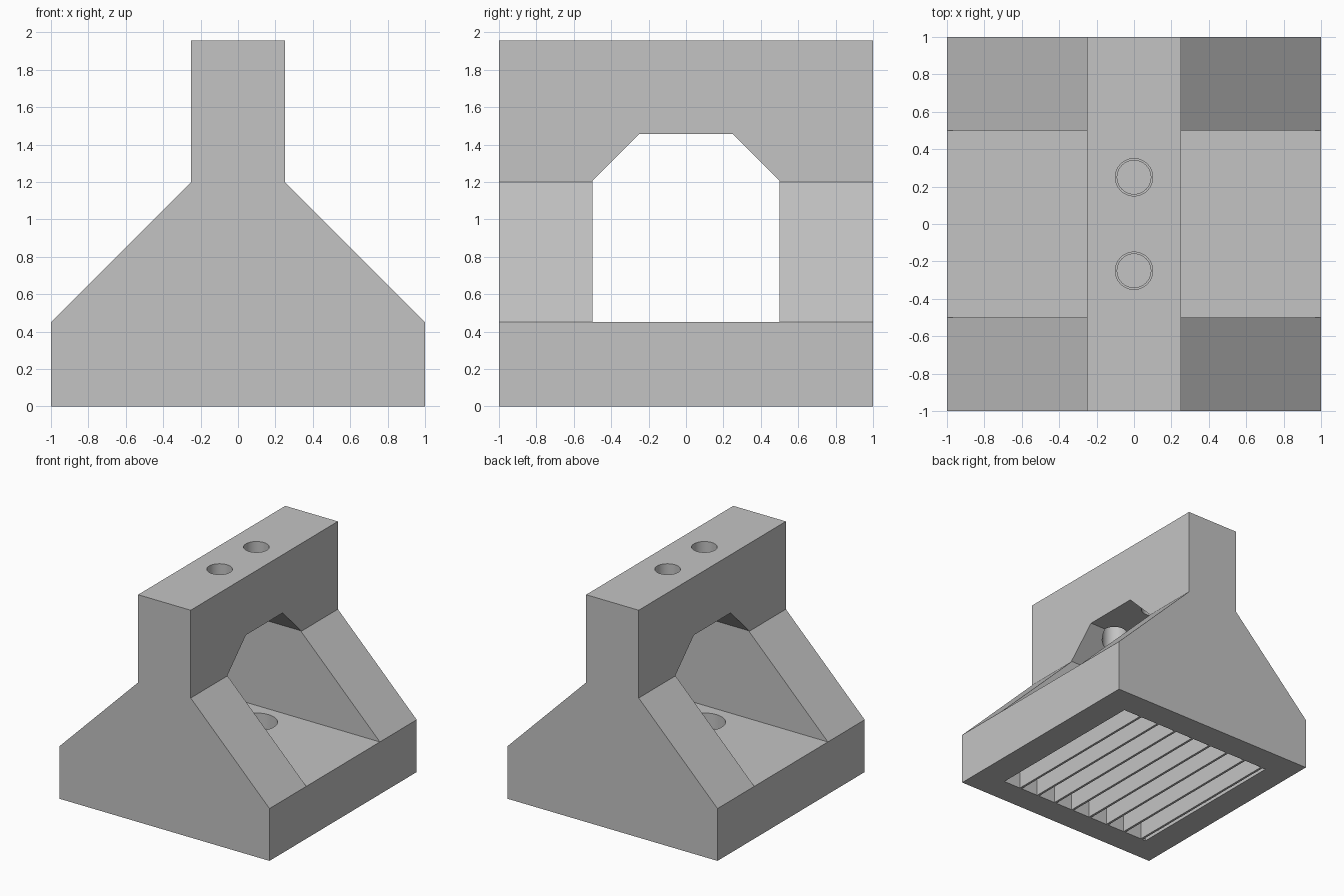
import bpy
import bmesh
import math
from mathutils import Matrix

cube = bpy.data.objects.get("Cube")
if cube:
    bpy.data.objects.remove(cube, do_unlink=True)

# Single plain grey
grey = bpy.data.materials.new("plain grey")
grey.use_nodes = True
grey.diffuse_color = (0.55, 0.55, 0.55, 1)
grey.node_tree.nodes["Principled BSDF"].inputs["Base Color"].default_value = grey.diffuse_color


def make_object(name, bm):
    bmesh.ops.recalc_face_normals(bm, faces=bm.faces)
    mesh = bpy.data.meshes.new(name)
    bm.to_mesh(mesh)
    bm.free()
    mesh.materials.append(grey)
    obj = bpy.data.objects.new(name, mesh)
    bpy.context.collection.objects.link(obj)
    return obj


def prism(name, half_profile, half_depth, axis):
    """Mirror a half profile of (width, z) points and extrude it along x or y."""
    points = half_profile + [(-w, z) for w, z in reversed(half_profile)]
    bm = bmesh.new()
    if axis == "y":
        verts = [bm.verts.new((w, -half_depth, z)) for w, z in points]
        offset = (0, 2 * half_depth, 0)
    else:
        verts = [bm.verts.new((-half_depth, w, z)) for w, z in points]
        offset = (2 * half_depth, 0, 0)
    face = bm.faces.new(verts)
    new = bmesh.ops.extrude_face_region(bm, geom=[face])["geom"]
    bmesh.ops.translate(bm, vec=offset, verts=[v for v in new if isinstance(v, bmesh.types.BMVert)])
    return make_object(name, bm)


def cylinder(name, radius, y, z0, z1):
    bm = bmesh.new()
    bmesh.ops.create_cone(bm, cap_ends=True, segments=48, radius1=radius, radius2=radius,
                          depth=z1 - z0, matrix=Matrix.Translation((0, y, (z0 + z1) / 2)))
    return make_object(name, bm)


def box(name, x0, x1, half_y, z0, z1):
    bm = bmesh.new()
    size = Matrix.Diagonal((x1 - x0, 2 * half_y, z1 - z0, 1))
    bmesh.ops.create_cube(bm, size=1, matrix=Matrix.Translation(((x0 + x1) / 2, 0, (z0 + z1) / 2)) @ size)
    return make_object(name, bm)


def cut(target, cutter):
    mod = target.modifiers.new("cut", "BOOLEAN")
    mod.operation = "DIFFERENCE"
    mod.solver = "EXACT"
    mod.object = cutter
    bpy.context.view_layer.objects.active = target
    bpy.ops.object.modifier_apply(modifier=mod.name)
    bpy.data.objects.remove(cutter, do_unlink=True)


# Bracket body: wide base, sloped legs and upright bar
body = prism("bracket_body", [(1, 0), (1, 0.45), (0.25, 1.2), (0.25, 1.955)], 1, "y")

# Chamfered opening through the middle
cut(body, prism("opening_cutter", [(0.5, 0.45), (0.5, 1.205), (0.25, 1.455)], 1.2, "x"))

# Recess under the base
RECESS = 0.765
ROOF = 0.2
cut(body, box("recess_cutter", -RECESS, RECESS, RECESS, -0.1, ROOF))

# Holes: access through the bar, counterbore and shaft in the base
for y in (-0.25, 0.25):
    cut(body, cylinder("access_cutter", 0.1, y, 1.0, 2.1))
    cut(body, cylinder("counterbore_cutter", 0.165, y, 0.32, 0.6))
    cut(body, cylinder("shaft_cutter", 0.09, y, 0.215, 0.4))

bpy.ops.object.select_all(action="DESELECT")
body.select_set(True)
bpy.context.view_layer.objects.active = body
bpy.ops.object.shade_smooth_by_angle(angle=math.radians(30))

# Thin ribs filling the recess
for i in range(9):
    x = -0.735 + 0.185 * i
    box(f"recess_rib_{i + 1}", x, x + 0.02, RECESS, 0, ROOF)
